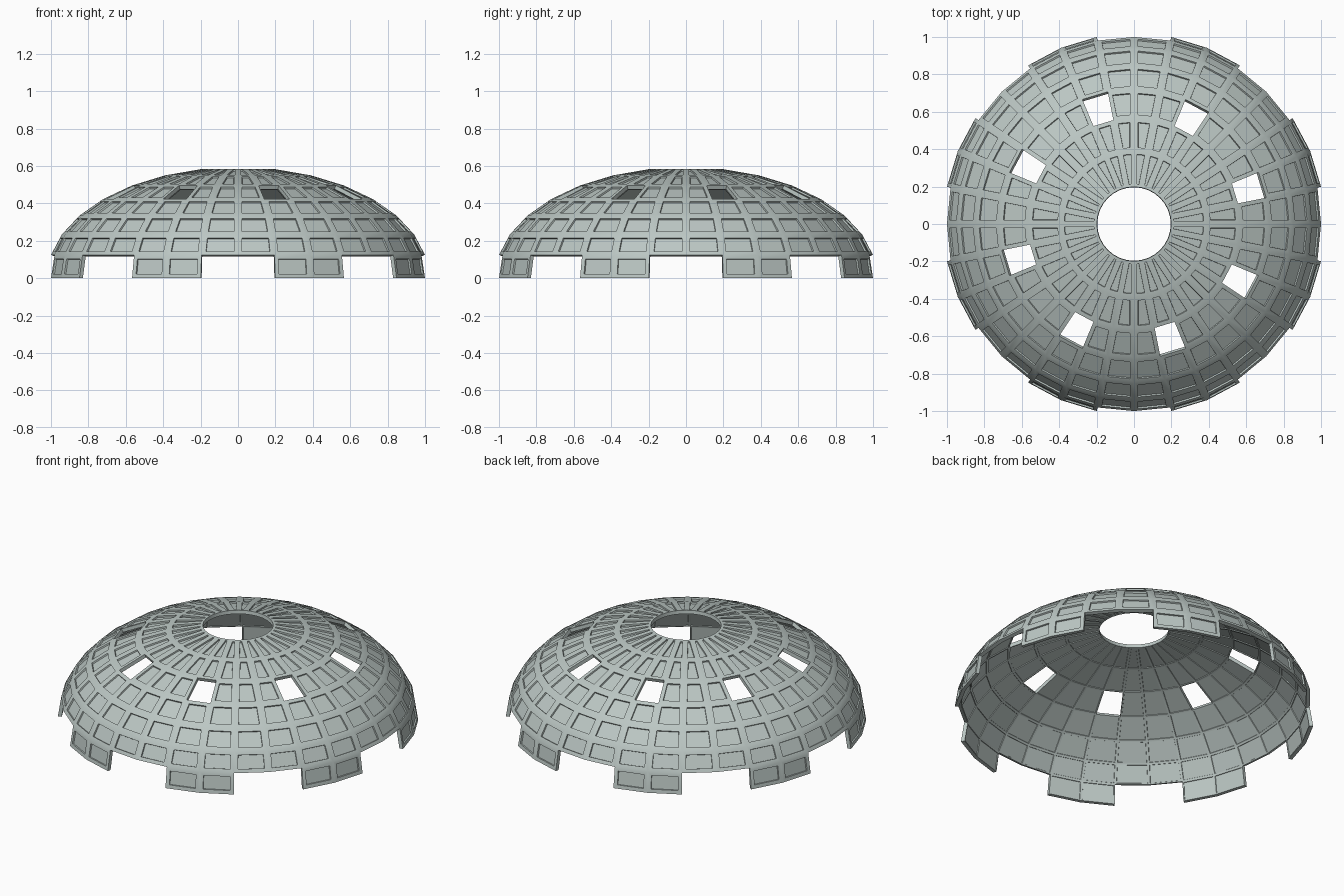
import bpy
import bmesh
from math import sin, cos, pi
from mathutils import Vector

cube = bpy.data.objects.get("Cube")
if cube:
    bpy.data.objects.remove(cube, do_unlink=True)

SEGMENTS, BANDS = 32, 7
STEP = 2 * pi / SEGMENTS
RADIUS = 1 / cos(STEP)      # the tab corners set the overall width
HEIGHT = 0.584
LIFT = 0.01                 # everything above the tab feet sits slightly higher
THICKNESS = 0.022

metal = bpy.data.materials.new("pale_grey_green")
metal.use_nodes = True
colour = (0.50, 0.57, 0.55, 1)
metal.diffuse_color = colour
bsdf = next(n for n in metal.node_tree.nodes if n.type == 'BSDF_PRINCIPLED')
bsdf.inputs["Base Color"].default_value = colour
bsdf.inputs["Roughness"].default_value = 0.6


def normal_at(seg, ring):
    """Outward direction of the flattened dome at a grid corner."""
    a, lat = seg * STEP, ring * STEP
    return Vector((cos(a) * cos(lat) / RADIUS, sin(a) * cos(lat) / RADIUS,
                   sin(lat) / HEIGHT)).normalized()


def point(seg, ring, depth):
    a, lat = seg * STEP, ring * STEP
    p = Vector((RADIUS * cos(a) * cos(lat), RADIUS * sin(a) * cos(lat),
                HEIGHT * sin(lat) + (LIFT if ring else 0)))
    return p - normal_at(seg, ring) * depth


def is_solid(seg, band):
    """Tabs alternate with gaps at the foot; every fourth cell of one band is open."""
    if not 0 <= band < BANDS:
        return False
    if band == 0:
        return seg % 4 in (1, 2)
    return not (band == 4 and seg % 4 == 1)


bm = bmesh.new()
corners = {}


def corner(seg, ring, inner):
    key = (seg % SEGMENTS, ring, inner)
    if key not in corners:
        corners[key] = bm.verts.new(point(key[0], ring, THICKNESS * inner))
    return corners[key]


# Double-walled dome shell, closed by rims round every opening
outer, inner = [], []
for s in range(SEGMENTS):
    for b in range(BANDS):
        if not is_solid(s, b):
            continue
        loop = [(s, b), (s + 1, b), (s + 1, b + 1), (s, b + 1)]
        outer.append(bm.faces.new([corner(*c, 0) for c in loop]))
        inner.append(bm.faces.new([corner(*c, 1) for c in reversed(loop)]))
        neighbours = [(s, b - 1), (s + 1, b), (s, b + 1), (s - 1, b)]
        for i, (ns, nb) in enumerate(neighbours):
            if not is_solid(ns % SEGMENTS, nb):
                p, q = loop[i], loop[(i + 1) % 4]
                bm.faces.new([corner(*q, 0), corner(*p, 0),
                              corner(*p, 1), corner(*q, 1)])
bm.normal_update()


def sink_panels(faces, margin, depth):
    """Leave a flat frame of the given margin and recess the panel inside it."""
    bmesh.ops.inset_individual(bm, faces=faces, thickness=margin,
                               use_even_offset=True)
    bmesh.ops.inset_individual(bm, faces=faces, thickness=0.001, depth=-depth,
                               use_even_offset=True)


# The topmost cells are narrow wedges, so their frame is slimmer
crown = [f for f in outer if f.calc_center_median().z > 0.55]
sink_panels([f for f in outer if f not in crown], 0.022, 0.009)
sink_panels(crown, 0.016, 0.009)
sink_panels(inner, 0.007, 0.004)

mesh = bpy.data.meshes.new("coffered_dome")
bm.to_mesh(mesh)
bm.free()
mesh.materials.append(metal)
dome = bpy.data.objects.new("coffered_dome", mesh)
bpy.context.scene.collection.objects.link(dome)

# Frames shade smoothly, recess walls stay crisp
bpy.ops.object.select_all(action='DESELECT')
dome.select_set(True)
bpy.context.view_layer.objects.active = dome
bpy.ops.object.shade_smooth_by_angle(angle=pi / 6)
